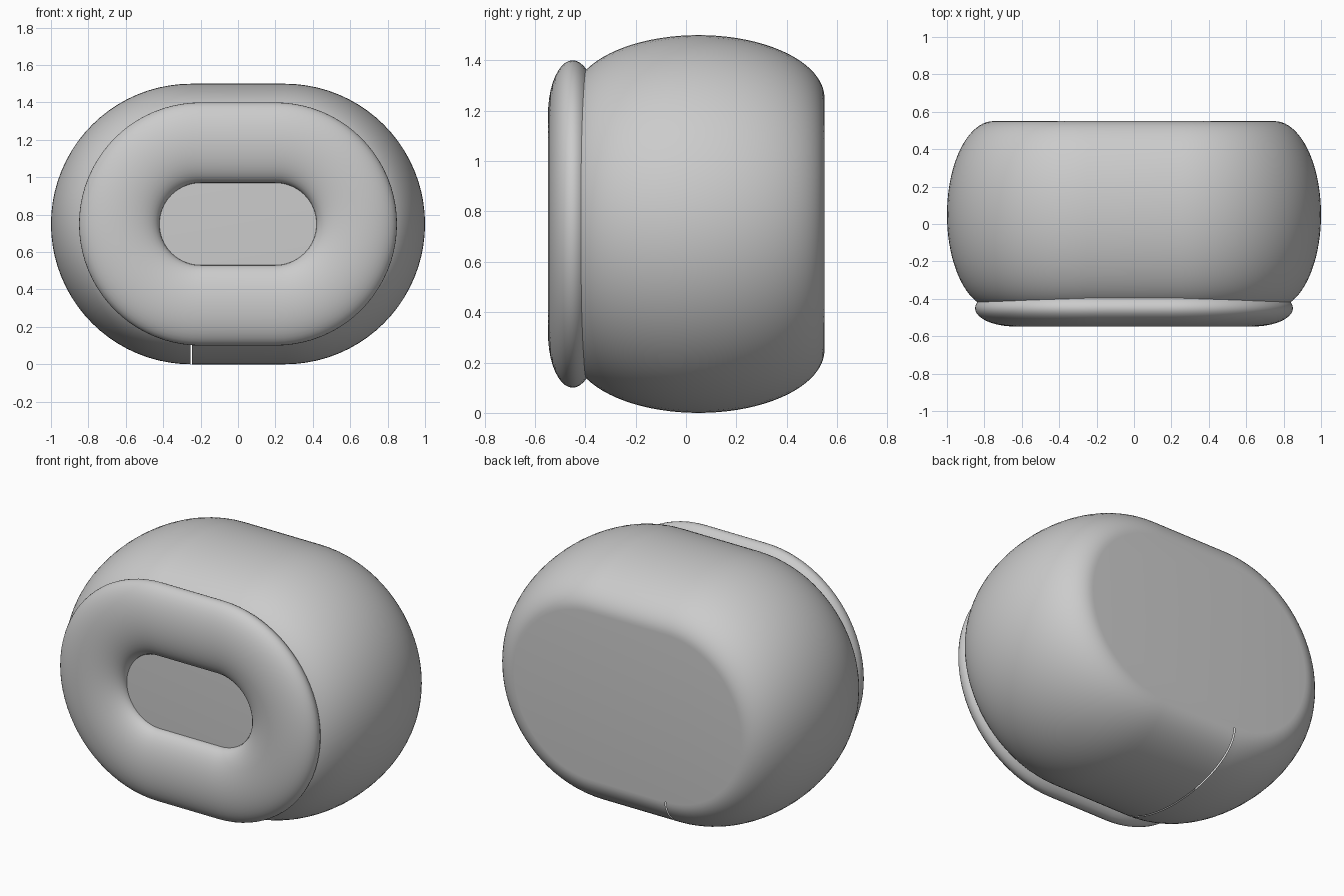
import bpy
import bmesh
from math import sin, cos, pi

cube = bpy.data.objects.get("Cube")
if cube:
    bpy.data.objects.remove(cube, do_unlink=True)

MID_Z = 0.75
ARC_STEPS = 40

grey = bpy.data.materials.new("plain grey")
grey.use_nodes = True
GREY = (0.6, 0.6, 0.6, 1)
grey.diffuse_color = GREY
grey.node_tree.nodes["Principled BSDF"].inputs["Base Color"].default_value = GREY


def stadium(half_straight, radius, y, gap):
    """Rounded oblong, starting and ending at the lower left seam."""
    pts = [(-half_straight - gap / 2, y, MID_Z - radius)] if gap else []
    for side in (1, -1):
        for i in range(ARC_STEPS + 1):
            a = -side * pi / 2 + pi * i / ARC_STEPS
            pts.append((side * half_straight + radius * cos(a), y, MID_Z + radius * sin(a)))
    if gap:
        # Start just right of the seam, end just left of it
        pts[0] = (-half_straight + gap / 2, y, MID_Z - radius)
        pts[-1] = (-half_straight - gap / 2, y, MID_Z - radius)
    return pts


def loft(name, half_straight, profile, gap=0, closed=False, caps=False):
    """Sweep a (radius, y) profile around an oblong path."""
    bm = bmesh.new()
    rings = [[bm.verts.new(p) for p in stadium(half_straight, r, y, gap)] for r, y in profile]
    pairs = list(zip(rings, rings[1:]))
    if closed:
        pairs.append((rings[-1], rings[0]))
    for a, b in pairs:
        n = len(a)
        for i in range(n - 1 if gap else n):
            j = (i + 1) % n
            bm.faces.new((a[i], a[j], b[j], b[i]))
    if caps:
        bm.faces.new(rings[0])
        bm.faces.new(rings[-1])
    bmesh.ops.recalc_face_normals(bm, faces=bm.faces)
    mesh = bpy.data.meshes.new(name)
    bm.to_mesh(mesh)
    bm.free()
    mesh.materials.append(grey)
    obj = bpy.data.objects.new(name, mesh)
    bpy.context.collection.objects.link(obj)
    bpy.ops.object.select_all(action="DESELECT")
    obj.select_set(True)
    bpy.context.view_layer.objects.active = obj
    bpy.ops.object.shade_smooth_by_angle(angle=0.7)
    return obj


# Bulging body with flat front and back, split by a hairline seam underneath
STEPS = 40
body = [(0.5 + 0.25 * sin(pi * i / STEPS), 0.05 - 0.5 * cos(pi * i / STEPS))
        for i in range(STEPS + 1)]
loft("body", 0.25, body, gap=0.008, caps=True)

# Soft oval rim around the front opening
rim = [(0.435 + 0.215 * cos(2 * pi * i / STEPS), -0.45 + 0.098 * sin(2 * pi * i / STEPS))
       for i in range(STEPS)]
loft("front_rim", 0.2, rim, closed=True)
